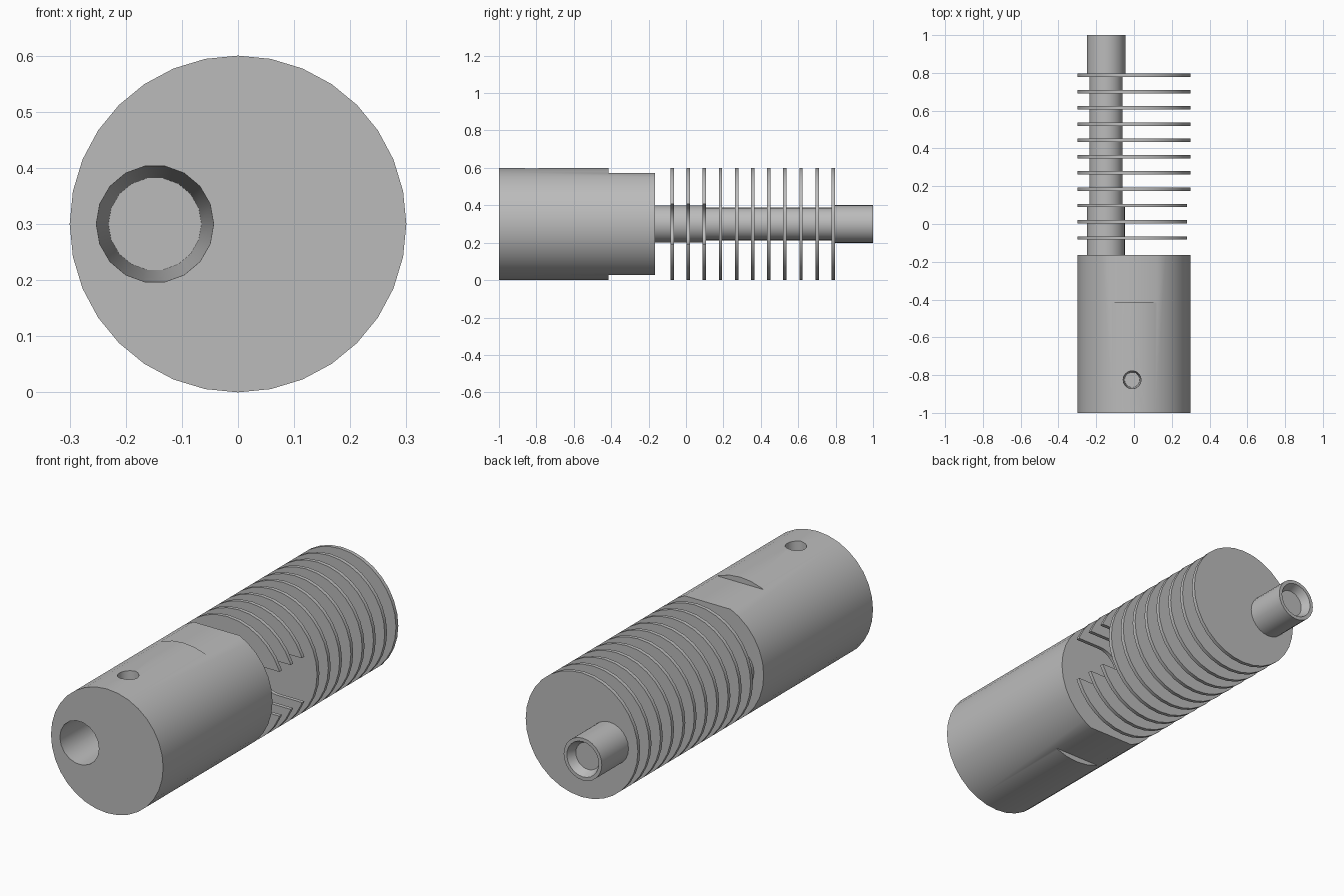
import bpy
import bmesh
import math
from mathutils import Matrix, Vector

cube = bpy.data.objects.get("Cube")
if cube:
    bpy.data.objects.remove(cube, do_unlink=True)

metal = bpy.data.materials.new("light_grey_metal")
metal.use_nodes = True
grey = (0.5, 0.5, 0.5, 1)
metal.diffuse_color = grey
metal.node_tree.nodes["Principled BSDF"].inputs["Base Color"].default_value = grey

RADIUS, AXIS_Z, TUBE_X = 0.3, 0.3, -0.148


def make_object(name, bm):
    mesh = bpy.data.meshes.new(name)
    bmesh.ops.recalc_face_normals(bm, faces=bm.faces)
    bm.to_mesh(mesh)
    bm.free()
    mesh.materials.append(metal)
    obj = bpy.data.objects.new(name, mesh)
    bpy.context.collection.objects.link(obj)
    return obj


def lathe(name, profile, x=0, y=0, z=AXIS_Z, sides=32, upright=False):
    """Turned solid from (radius, distance) points, along y or along z."""
    bm = bmesh.new()
    rings = []
    for r, d in profile:
        ring = []
        for i in range(sides):
            a = math.tau * i / sides
            u, v = r * math.cos(a), r * math.sin(a)
            p = (u, v, d) if upright else (u, d, v)
            ring.append(bm.verts.new(Vector(p) + Vector((x, y, z))))
        rings.append(ring)
    for a, b in zip(rings, rings[1:]):
        for i in range(sides):
            j = (i + 1) % sides
            bm.faces.new((a[i], a[j], b[j], b[i]))
    bm.faces.new(rings[0])
    bm.faces.new(rings[-1])
    return make_object(name, bm)


def box(name, low, high):
    low, high = Vector(low), Vector(high)
    bm = bmesh.new()
    bmesh.ops.create_cube(bm, size=1, matrix=Matrix.Translation((low + high) / 2)
                          @ Matrix.Diagonal((*(high - low), 1)))
    return make_object(name, bm)


def cut(obj, cutters):
    bpy.context.view_layer.objects.active = obj
    for cutter in cutters:
        cutter.hide_render = True
        mod = obj.modifiers.new("cut", 'BOOLEAN')
        mod.operation = 'DIFFERENCE'
        mod.solver = 'EXACT'
        mod.object = cutter
        bpy.ops.object.modifier_apply(modifier=mod.name)


def discard(cutters):
    for cutter in cutters:
        bpy.data.objects.remove(cutter, do_unlink=True)


parts = []

# Solid round body with tapered bore, screw hole and two wrench flats
body = lathe("body", [(RADIUS, -1), (RADIUS, -0.165)])
body_cutters = [
    lathe("bore_cutter", [(0.105, -1.01), (0.083, -0.4)], x=TUBE_X, sides=18),
    lathe("screw_cutter", [(0.04, 0.42), (0.05, 0.65)], x=-0.01, y=-0.825, z=0,
          sides=18, upright=True),
    box("top_flat_cutter", (-0.4, -0.415, 0.573), (0.4, 0, 0.7)),
    box("bottom_flat_cutter", (-0.4, -0.415, -0.1), (0.4, 0, 0.027)),
]
cut(body, body_cutters)
discard(body_cutters)
parts.append(body)

# Neck tube with a thicker root and a recessed rear spigot
parts.append(lathe("tube", [
    (0.1, -0.17), (0.1, 0.1), (0.088, 0.1), (0.088, 0.78), (0.102, 0.78),
    (0.102, 1), (0.085, 1), (0.065, 0.96)], x=TUBE_X, sides=24))

# Cooling fins, the first three with a round-ended side slot
slot_cutters = [
    lathe("slot_round_cutter", [(0.107, -0.15), (0.107, 0.15)], x=0.15),
    box("slot_open_cutter", (0.15, -0.15, 0.193), (0.4, 0.15, 0.407)),
]
for n in range(11):
    y = -0.074 + 0.0861 * n
    fin = lathe(f"fin_{n + 1}", [(RADIUS, y - 0.009), (RADIUS, y + 0.009)])
    if n < 3:
        cut(fin, slot_cutters)
    parts.append(fin)
discard(slot_cutters)

# Smooth round walls, crisp edges
bpy.ops.object.select_all(action='DESELECT')
for part in parts:
    part.select_set(True)
bpy.context.view_layer.objects.active = body
bpy.ops.object.shade_smooth_by_angle(angle=math.radians(30))
